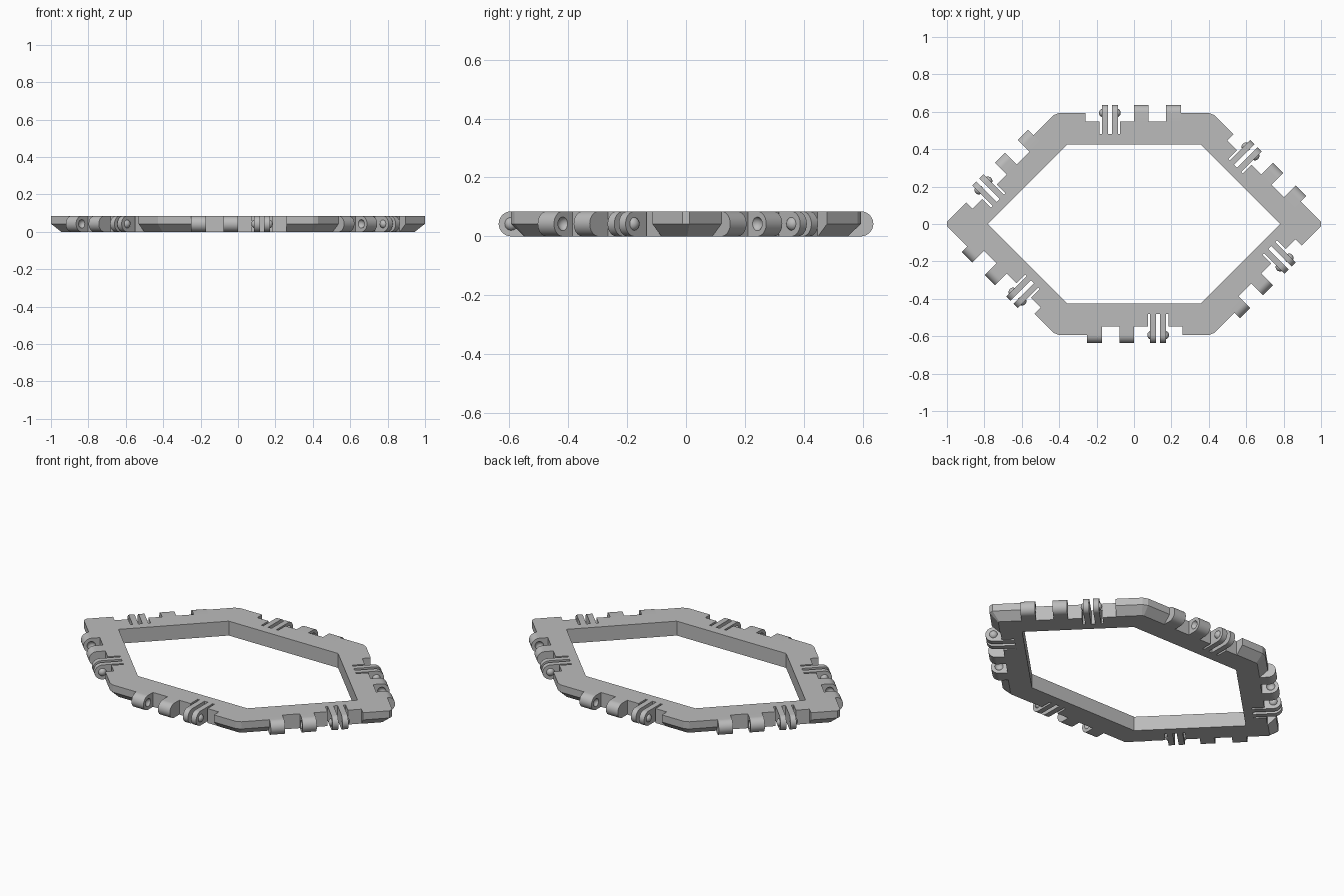
import bpy, bmesh, math
from mathutils import Matrix, Vector

cube = bpy.data.objects.get("Cube")
if cube:
    bpy.data.objects.remove(cube)

H = 0.085          # frame thickness
R = H / 2          # knuckle radius, also the chamfer height
RECESS = -0.046    # depth of the hinge recess from the edge
ROOT = -0.113      # depth of the clip slots from the edge

grey = bpy.data.materials.new("plain_grey")
grey.use_nodes = True
grey.diffuse_color = (0.5, 0.5, 0.5, 1)
grey.node_tree.nodes["Principled BSDF"].inputs["Base Color"].default_value = (0.5, 0.5, 0.5, 1)


def to_object(name, bm):
    bmesh.ops.recalc_face_normals(bm, faces=bm.faces)
    mesh = bpy.data.meshes.new(name)
    bm.to_mesh(mesh)
    bm.free()
    mesh.materials.append(grey)
    obj = bpy.data.objects.new(name, mesh)
    bpy.context.scene.collection.objects.link(obj)
    return obj


def loft(name, rings):
    """Closed solid through rings that have equal point counts."""
    bm = bmesh.new()
    loops = [[bm.verts.new(p) for p in ring] for ring in rings]
    for a, b in zip(loops, loops[1:]):
        for i in range(len(a)):
            j = (i + 1) % len(a)
            bm.faces.new((a[i], a[j], b[j], b[i]))
    bm.faces.new(loops[0])
    bm.faces.new(loops[-1])
    return to_object(name, bm)


def prism(name, outline, z0, z1):
    return loft(name, [[(x, y, z) for x, y in outline] for z in (z0, z1)])


def tongue(name, x0, x1, y0):
    """Bar with a round end, centred on the hinge axis."""
    n = 20
    arc = [(R * math.cos(a), R + R * math.sin(a))
           for a in (math.pi * (i / n - 0.5) for i in range(n + 1))]
    profile = [(y0, 0)] + arc + [(y0, H)]
    return loft(name, [[(x, y, z) for y, z in profile] for x in (x0, x1)])


def ball(name, x, radius):
    bm = bmesh.new()
    bmesh.ops.create_uvsphere(bm, u_segments=20, v_segments=12, radius=radius,
                              matrix=Matrix.Translation((x, 0, R)))
    return to_object(name, bm)


def select(obj):
    bpy.ops.object.select_all(action='DESELECT')
    obj.select_set(True)
    bpy.context.view_layer.objects.active = obj


def cut(obj, cutters):
    select(obj)
    for cutter in cutters:
        cutter.hide_render = True
        mod = obj.modifiers.new("cut", 'BOOLEAN')
        mod.operation = 'DIFFERENCE'
        mod.solver = 'EXACT'
        mod.object = cutter
        bpy.ops.object.modifier_apply(modifier=mod.name)
    for cutter in cutters:
        bpy.data.objects.remove(cutter)


def smooth(obj):
    select(obj)
    bpy.ops.object.shade_smooth_by_angle(angle=math.radians(30))


def hexagon(x, y, tip):
    """Corners in clockwise order, starting at the back right."""
    return [Vector(p) for p in ((-x, y), (x, y), (tip, 0), (x, -y), (-x, -y), (-tip, 0))]


def blunt(corners, c):
    """Clip each corner by c along both edges."""
    out = []
    for i, v in enumerate(corners):
        for other in (corners[i - 1], corners[(i + 1) % len(corners)]):
            out.append(v + (other - v).normalized() * c)
    return out


# Place of each hinge: middle of an edge, x clockwise along it, y outward
outer = hexagon(0.417, 0.594, 1.011)
places = []
for i, a in enumerate(outer):
    b = outer[(i + 1) % 6]
    mid, d = (a + b) / 2, b - a
    places.append(Matrix.Translation((mid.x, mid.y, 0)) @ Matrix.Rotation(math.atan2(d.y, d.x), 4, 'Z'))

# Frame: straight upper edge, chamfered lower edge
top, bottom = blunt(outer, 0.017), blunt(hexagon(0.399, 0.55, 0.949), 0.006)
frame = loft("frame", [[(p.x, p.y, z) for p in ring]
                       for ring, z in ((bottom, 0), (top, R), (top, H))])

# Opening, hinge recesses and clip slots
cutters = [prism("opening_cutter", hexagon(0.357, 0.424, 0.781), -0.1, 0.2)]
notch = [(-0.258, 0.1), (-0.258, RECESS), (-0.184, RECESS), (-0.184, ROOT),
         (-0.074, ROOT), (-0.074, RECESS), (0.25, RECESS), (0.25, 0.1)]
for place in places:
    cutter = prism("recess_cutter", notch, -0.1, 0.2)
    cutter.matrix_world = place
    cutters.append(cutter)
bpy.context.view_layer.update()
cut(frame, cutters)

# One hinge: two clip fingers with balls, two knuckles with facing sockets
parts = []
for side, x0, x1, ball_x in (("first", -0.172, -0.140, -0.163), ("second", -0.118, -0.086, -0.095)):
    parts.append(tongue(side + "_clip_finger", x0, x1, ROOT))
    parts.append(ball(side + "_clip_ball", ball_x, 0.024))
for side, x0, x1, socket_x in (("first", 0.0, 0.077, 0.086), ("second", 0.172, 0.25, 0.163)):
    knuckle = tongue(side + "_knuckle", x0, x1, RECESS)
    cut(knuckle, [ball("socket_cutter", socket_x, 0.025)])
    parts.append(knuckle)

# Repeat the hinge on all six edges
for part in parts:
    smooth(part)
    part.matrix_world = places[0]
    for place in places[1:]:
        copy = part.copy()
        bpy.context.scene.collection.objects.link(copy)
        copy.matrix_world = place
